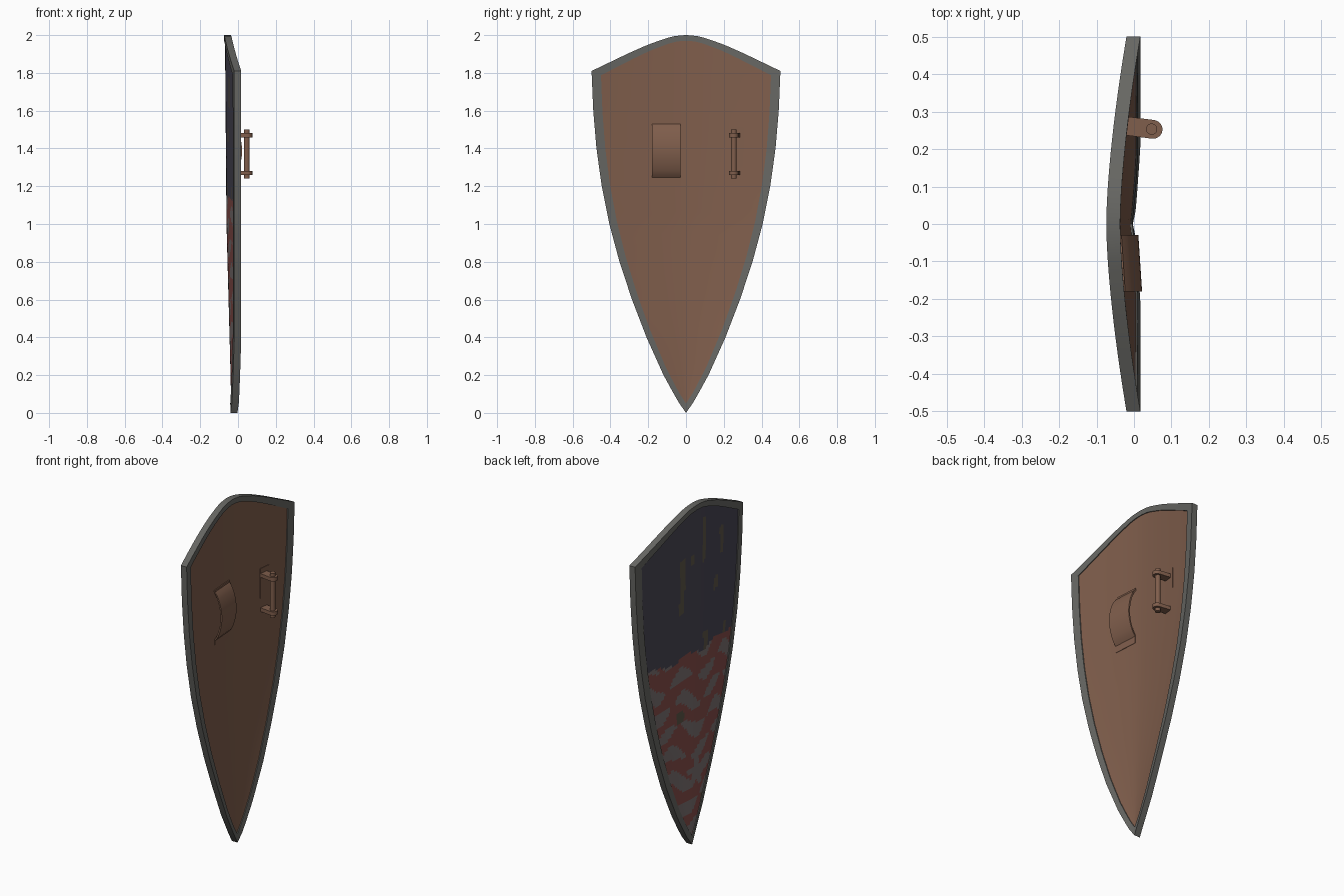
import bpy, bmesh, math

if "Cube" in bpy.data.objects:
    bpy.data.objects.remove(bpy.data.objects["Cube"])

def material(name, rgb):
    m = bpy.data.materials.new(name)
    m.diffuse_color = (*rgb, 1)
    m.use_nodes = True
    m.node_tree.nodes["Principled BSDF"].inputs["Base Color"].default_value = m.diffuse_color
    return m

STEEL = material("rim_steel", (0.135, 0.135, 0.125))
LEATHER = material("brown_leather", (0.215, 0.112, 0.072))
BLUE = material("dark_blue_paint", (0.066, 0.062, 0.09))
RED = material("faded_red_paint", (0.24, 0.075, 0.068))
GREY = material("pale_grey_paint", (0.20, 0.165, 0.165))
WORN = material("worn_wood", (0.11, 0.092, 0.063))

SIDE = [(0, 0), (.05, .035), (.1, .064), (.2, .119), (.4, .209), (.6, .286), (.8, .352),
        (1, .406), (1.2, .446), (1.4, .474), (1.6, .491), (1.81, .5)]
TOP = [(0, 2), (.05, 1.997), (.1, 1.985), (.2, 1.95), (.3, 1.906), (.4, 1.858), (.5, 1.81)]
MID = [(0, -.04), (.3, -.047), (1, -.066), (2, -.074)]

def lerp(table, v):
    v = min(max(v, table[0][0]), table[-1][0])
    for (a, p), (b, q) in zip(table, table[1:]):
        if v <= b:
            return p + (q - p) * (v - a) / (b - a)

def front_x(y, z):
    """x of the curved shield front"""
    edge = -.038 + .018 * min(1, max(0, z) / .4) ** .6
    mid = lerp(MID, z)
    r = min(1, abs(y) / max(lerp(SIDE, z), .01))
    return mid + (edge - mid) * r ** 1.6

THICK = .037

def back_x(y, z):
    return front_x(y, z) + THICK

def shrink(y, z, k):
    """scale the outline inward, k = 0 outer edge, k = 1 inner rim edge"""
    return y * (1 - .1 * k), z * (1 - .04 * k) + .05 * k

def finish(bm, name, mats, smooth=True, recalc=True):
    if recalc:
        bmesh.ops.recalc_face_normals(bm, faces=bm.faces)
    me = bpy.data.meshes.new(name)
    bm.to_mesh(me)
    bm.free()
    ob = bpy.data.objects.new(name, me)
    bpy.context.collection.objects.link(ob)
    for m in mats:
        me.materials.append(m)
    if smooth:
        bpy.ops.object.select_all(action='DESELECT')
        ob.select_set(True)
        bpy.context.view_layer.objects.active = ob
        bpy.ops.object.shade_smooth_by_angle(angle=math.radians(30))
    return ob

# worn streaks on the paint: y, half width, low z, high z
STREAKS = [(.12, .022, 1.4, 1.72), (-.08, .018, 1.64, 1.9), (-.26, .018, 1.62, 1.77),
           (-.2, .02, 1.43, 1.5), (.03, .015, 1.66, 1.71), (-.1, .025, 1.12, 1.22),
           (-.3, .015, 1.13, 1.2), (.12, .03, .76, .82), (-.12, .03, .2, .26)]

def paint(y, z):
    """paint colour index by position"""
    for sy, hw, lo, hi in STREAKS:
        if abs(y - sy) < hw and lo < z < hi:
            return 3
    if z > 1.135 + .012 * math.sin(y * 23):
        return 0
    star = math.hypot(y + .03, (z - .42) * .7)
    if star < .06 + .025 * math.sin(5 * math.atan2(z - .42, y + .03)):
        return 2
    wave = math.sin(z * 42 + 1.7 * math.sin(y * 17 + z * 3)) + .7 * math.sin(y * 27 - z * 11)
    return 1 if wave > -.35 else 2

def panel(name, cols, rows, depth, facing, mats, rule):
    bm = bmesh.new()
    grid = []
    for j in range(rows + 1):
        t = j / rows
        zs = 1.81 * t
        row = []
        for i in range(cols + 1):
            u = 2 * i / cols - 1
            y = u * max(lerp(SIDE, zs), .004)
            z = zs + (lerp(TOP, abs(u) * .5) - 1.81) * t ** 2
            y, z = shrink(y, z, .5)
            row.append(bm.verts.new((front_x(y, z) + depth, y, z)))
        grid.append(row)
    for a, b in zip(grid, grid[1:]):
        for i in range(cols):
            f = bm.faces.new((a[i], a[i + 1], b[i + 1], b[i]))
            f.normal_update()
            if f.normal.x * facing < 0:
                f.normal_flip()
            c = f.calc_center_median()
            f.material_index = rule(c.y, c.z)
    finish(bm, name, mats, recalc=False)

# shield board: painted front and plain back
panel("painted_front", 60, 110, .005, -1, [BLUE, RED, GREY, WORN], paint)
panel("back_board", 24, 36, THICK - .005, 1, [LEATHER], lambda y, z: 0)

# metal rim: rectangular section swept round the outline
half = [(lerp(SIDE, 1.81 * i / 36), 1.81 * i / 36) for i in range(37)]
half += [(.5 - .5 * i / 16, lerp(TOP, .5 - .5 * i / 16)) for i in range(1, 17)]
outline = half + [(-y, z) for y, z in half[-2:0:-1]]
bm = bmesh.new()
rings = []
for y, z in outline:
    yi, zi = shrink(y, z, 1)
    rings.append([bm.verts.new(p) for p in (
        (front_x(y, z), y, z), (back_x(y, z), y, z),
        (back_x(yi, zi), yi, zi), (front_x(yi, zi), yi, zi))])
for k, a in enumerate(rings):
    b = rings[(k + 1) % len(rings)]
    for i in range(4):
        bm.faces.new((a[i], a[(i + 1) % 4], b[(i + 1) % 4], b[i]))
finish(bm, "rim", [STEEL])

# arm strap: arched band with flat feet
bm = bmesh.new()
rings = []
zs = [1.205] + [1.245 + .285 * i / 16 for i in range(17)] + [1.54]
for z in zs:
    a = min(1, max(0, (z - 1.245) / .285))
    h = .045 * math.sin(math.pi * a) ** .7 if 0 < a < 1 else 0
    ring = []
    for y, lift in ((-.18, .001), (-.03, .001), (-.03, -.008), (-.18, -.008)):
        ring.append(bm.verts.new((back_x(y, 1.37) + h + lift - .003, y, z)))
    rings.append(ring)
for a, b in zip(rings, rings[1:]):
    for i in range(4):
        bm.faces.new((a[i], a[(i + 1) % 4], b[(i + 1) % 4], b[i]))
bm.faces.new(rings[0])
bm.faces.new(rings[-1])
finish(bm, "arm_strap", [LEATHER])

def prism(name, pts, z0, z1):
    bm = bmesh.new()
    f = bm.faces.new([bm.verts.new((x, y, z0)) for x, y in pts])
    ext = bmesh.ops.extrude_face_region(bm, geom=[f])
    for v in ext["geom"]:
        if isinstance(v, bmesh.types.BMVert):
            v.co.z = z1
    return finish(bm, name, [LEATHER])

# hand grip: base plate, two rounded lugs and a bar, tilted with the surface
TILT = -.13
def local(d, s):
    return (.047 + d * math.cos(TILT) - s * math.sin(TILT),
            .253 + d * math.sin(TILT) + s * math.cos(TILT))

lug = [local(-.075, -.025), local(.004, -.025)]
lug += [local(.004 + .025 * math.cos(a), .025 * math.sin(a))
        for a in [math.pi * (i / 10 - .5) for i in range(1, 10)]]
lug += [local(.004, .025), local(-.075, .025)]
for name, z in (("lower_grip_lug", 1.27), ("upper_grip_lug", 1.47)):
    prism(name, lug, z - .011, z + .011)

bar = [local(.015 * math.cos(i * math.pi / 8), .015 * math.sin(i * math.pi / 8)) for i in range(16)]
prism("grip_bar", bar, 1.24, 1.5)

plate = [(back_x(y, 1.37) + d, y) for y, d in ((.235, -.004), (.305, -.004), (.305, -.01), (.235, -.01))]
prism("grip_base_plate", plate, 1.26, 1.51)
